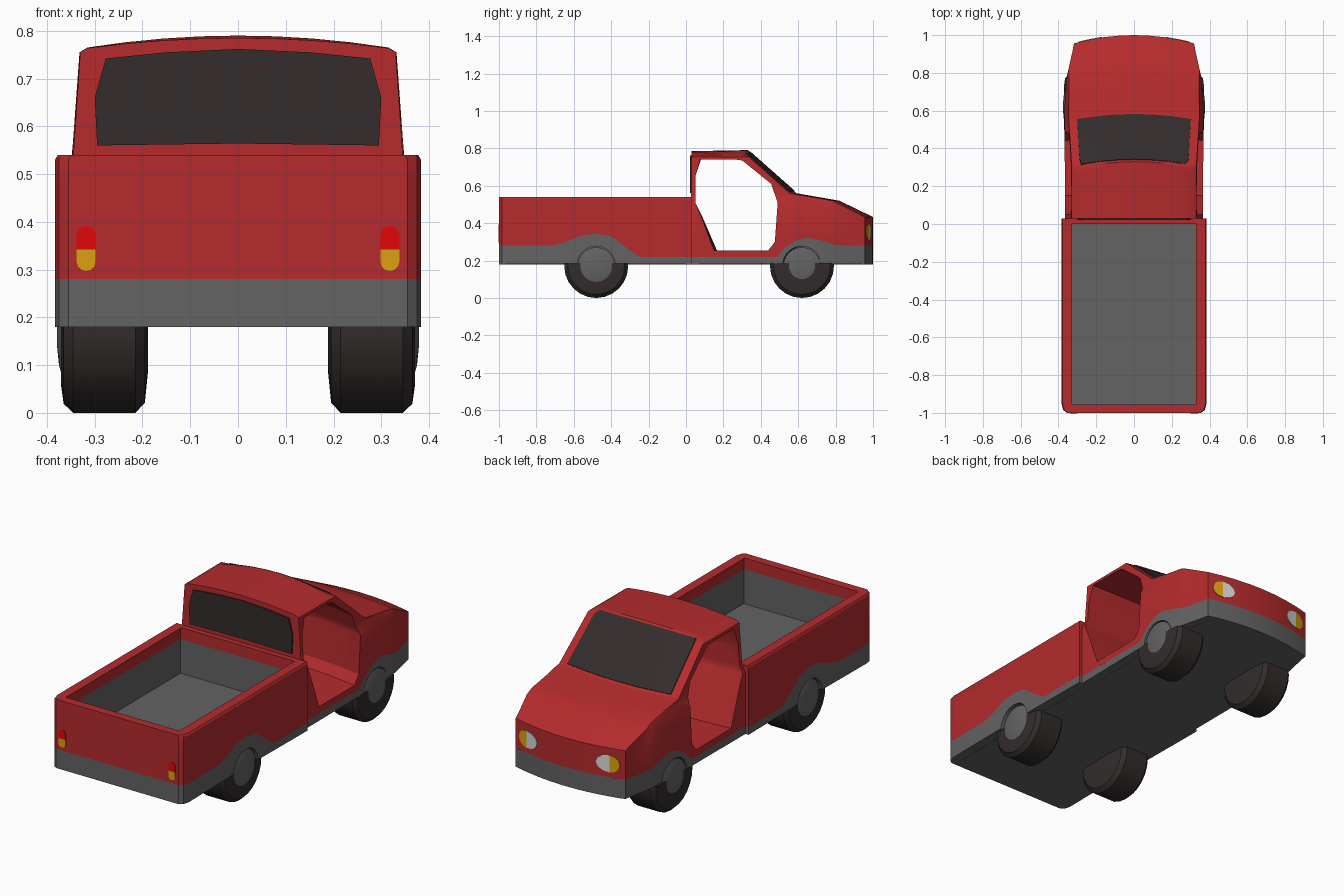
import bpy, bmesh, math
from mathutils import Vector

if "Cube" in bpy.data.objects:
    bpy.data.objects.remove(bpy.data.objects["Cube"])


def material(name, rgb):
    m = bpy.data.materials.new(name)
    m.diffuse_color = (*rgb, 1)
    m.use_nodes = True
    m.node_tree.nodes["Principled BSDF"].inputs["Base Color"].default_value = m.diffuse_color
    return m


RED = material("body red", (0.46, 0.024, 0.026))
GREY = material("trim grey", (0.125, 0.125, 0.125))
DARK = material("rubber and glass", (0.033, 0.025, 0.025))
LAMP = material("lamp red", (0.76, 0.002, 0.002))
AMBER = material("lamp amber", (0.72, 0.36, 0.005))
WHITE = material("lamp white", (0.70, 0.70, 0.70))


def interp(t, table):
    """Piecewise linear lookup."""
    if t <= table[0][0]:
        return table[0][1]
    for (a, va), (b, vb) in zip(table, table[1:]):
        if t <= b:
            return va + (vb - va) * (t - a) / (b - a)
    return table[-1][1]


def finish(name, bm, mats, paint=None):
    bmesh.ops.recalc_face_normals(bm, faces=bm.faces[:])
    bm.normal_update()
    if paint:
        for f in bm.faces:
            f.material_index = paint(f.calc_center_median(), f.normal)
    me = bpy.data.meshes.new(name)
    bm.to_mesh(me)
    bm.free()
    for m in mats:
        me.materials.append(m)
    ob = bpy.data.objects.new(name, me)
    bpy.context.collection.objects.link(ob)
    bpy.ops.object.select_all(action='DESELECT')
    ob.select_set(True)
    bpy.context.view_layer.objects.active = ob
    bpy.ops.object.shade_smooth_by_angle(angle=math.radians(28))
    return ob


def slab(bm, a, b):
    """Join two matching outlines into a closed solid."""
    va = [bm.verts.new(p) for p in a]
    vb = [bm.verts.new(p) for p in b]
    bm.faces.new(va)
    bm.faces.new(vb[::-1])
    for i in range(len(va)):
        j = (i + 1) % len(va)
        bm.faces.new((va[i], vb[i], vb[j], va[j]))


def bisect(bm, axis, value, clear=False):
    no = [0, 0, 0]
    no[axis] = 1
    bmesh.ops.bisect_plane(bm, geom=bm.verts[:] + bm.edges[:] + bm.faces[:], dist=1e-5,
                           plane_co=[value * k for k in no], plane_no=no, clear_outer=clear)


def prisms(name, parts, cuts, shape, mats, paint=None):
    """Side profiles (y, z) swept across u, sliced at the cuts, then shaped."""
    bm = bmesh.new()
    for prof, u0, u1 in parts:
        slab(bm, [(u0, y, z) for y, z in prof], [(u1, y, z) for y, z in prof])
    bm.normal_update()
    bmesh.ops.triangulate(bm, faces=bm.faces[:])
    for axis, values in enumerate(cuts):
        for v in values:
            bisect(bm, axis, v)
    for v in bm.verts:
        v.co = shape(*v.co)
    return finish(name, bm, mats, paint)


def plate(name, outline, surface, mat, t):
    """Thin plate from an (x, z) outline lying on the surface y(x)."""
    bm = bmesh.new()
    slab(bm, [(x, surface(x), z) for x, z in outline],
         [(x, surface(x) + t, z) for x, z in outline])
    return finish(name, bm, [mat])


# ---- shaping rules ----
BED_W = [(-1, .355), (-.985, .375), (-.955, .383), (.03, .383)]
CAB_W = [(.03, .365), (.65, .368), (.82, .355), (.96, .325), (1, .318)]
CAB_TAPER = [(.5, 1), (.54, .945), (.755, .905), (.79, .86)]
BOW = [(.05, 0), (.3, .034), (.82, .036), (1, .044)]


def bed_shape(u, y, z):
    return Vector((u * interp(y, BED_W) * (.985 if z > .535 else 1), y, z))


def cab_shape(u, y, z):
    w = interp(y, CAB_W) * interp(z, CAB_TAPER)
    crown = interp(z, [(.755, 0), (.79, .025)])
    return Vector((u * w, y - interp(y, BOW) * u * u, z - crown * u * u))


BED_CUTS = ([], [-.985, -.955], [.48, .53])
CAB_CUTS = ([-.75, -.5, -.25, 0, .25, .5, .75], [.05, .65, .82, .96], [.5, .54, .755])

# ---- load bed ----
bed_arch = [(-1, .28), (-.72, .28), (-.64, .30), (-.56, .335), (-.475, .343),
            (-.40, .33), (-.32, .27), (-.25, .22), (.03, .22)]


def box(y0, y1, z0, z1):
    return [(y0, z0), (y1, z0), (y1, z1), (y0, z1)]


def wheel_cut(y):
    """Bottom edge points of a wheel opening, from high y to low y."""
    r = .102
    return [(y + r * math.cos(math.radians(a)), .175 + r * math.sin(math.radians(a)))
            for a in range(5, 176, 17)]


IN = .87
side = bed_arch + [(.03, .54), (-1, .54)]
skirt = bed_arch + [(.03, .18)] + wheel_cut(-.48) + [(-1, .18)]


def bed_paint(c, n):
    inner = n.x * c.x < -.2 or n.y * (c.y + .48) < -.3
    return 1 if inner and c.z < .48 else 0


prisms("bed_walls", [(side, -1, -IN), (side, IN, 1),
                     (box(-1, -.955, .28, .54), -IN, IN),
                     (box(0, .03, .28, .54), -IN, IN)],
       BED_CUTS, bed_shape, [RED, GREY], bed_paint)
prisms("bed_skirt", [(skirt, -1, -IN), (skirt, IN, 1), (box(-1, .03, .18, .28), -IN, IN)],
       BED_CUTS, bed_shape, [GREY])
prisms("bed_floor", [(box(-.955, 0, .28, .30), -IN, IN)], BED_CUTS, bed_shape, [GREY])

# ---- cab with open doorways: a rear and a front half around the opening ----
cab_arch = [(.52, .22), (.57, .275), (.63, .31), (.685, .322), (.75, .31),
            (.83, .285), (.90, .28), (1, .28)]
rear_half = [(.025, .22), (.3, .22), (.3, .255), (.165, .255), (.085, .44), (.05, .51),
             (.05, .65), (.08, .74), (.3, .74), (.3, .79), (.03, .785)]
front_half = [(.3, .22)] + cab_arch + [
    (1, .433), (.82, .52), (.59, .56), (.33, .79), (.3, .79), (.3, .74), (.335, .735),
    (.49, .61), (.525, .51), (.51, .30), (.475, .255), (.3, .255)]
prisms("cab_body", [(rear_half, -1, 1), (front_half, -1, 1)], CAB_CUTS, cab_shape, [RED])
sill = [(.03, .18), (.03, .22)] + cab_arch + [(1, .18)]
arched = sill + wheel_cut(.653)
prisms("cab_skirt", [(arched, -1, -IN), (sill, -IN, IN), (arched, IN, 1)],
       CAB_CUTS, cab_shape, [GREY])

# ---- windows ----
top, low = Vector((.3404, .7808)), Vector((.5796, .5692))
off = Vector((.663, .749)) * .004
prisms("windshield", [([tuple(p) for p in (top - off, low - off, low + off, top + off)], -.87, .87)],
       CAB_CUTS, cab_shape, [DARK])
half = [(.295, .56), (.30, .66), (.277, .742), (.15, .755)]
plate("rear_window", [(0, .564)] + half + [(0, .762)] + [(-x, z) for x, z in half[::-1]],
      lambda x: .021, DARK, .008)


# ---- lamps ----
def dome(cx, cz, rx, rz, start):
    """Half ellipse outline."""
    return [(cx + rx * math.cos(math.radians(start + a)),
             cz + rz * math.sin(math.radians(start + a))) for a in range(0, 181, 30)]


def nose(x):
    return 1 - .044 * (x / .318) ** 2 - .002


for s, tag in ((-1, "left"), (1, "right")):
    x = .318 * s
    plate("tail_lamp_" + tag, [(x + .02, .342), *dome(x, .372, .02, .02, 0), (x - .02, .342)],
          lambda x: -1.003, LAMP, .005)
    plate("rear_indicator_" + tag, [(x - .02, .342), *dome(x, .317, .02, .02, 180), (x + .02, .342)],
          lambda x: -1.003, AMBER, .005)
    plate("headlamp_" + tag, [(s * px, z) for px, z in dome(.24, .352, .07, .045, 90)],
          nose, WHITE, .005)
    plate("front_indicator_" + tag, [(s * px, z) for px, z in dome(.24, .352, .053, .045, -90)],
          nose, AMBER, .005)


# ---- wheels ----
def lathe(name, prof, s, y, mat, clip=None):
    bm = bmesh.new()
    vs = [bm.verts.new((s * x, 0, r)) for x, r in prof]
    es = [bm.edges.new(p) for p in zip(vs, vs[1:])]
    bmesh.ops.spin(bm, geom=vs + es, cent=(0, 0, 0), axis=(1, 0, 0),
                   angle=math.tau, steps=24, use_duplicate=False)
    bmesh.ops.remove_doubles(bm, verts=bm.verts[:], dist=1e-4)
    if clip is not None:  # the top of the tyre is swallowed by the body
        bisect(bm, 2, clip, True)
        bmesh.ops.holes_fill(bm, edges=[e for e in bm.edges if e.is_boundary])
    finish(name, bm, [mat]).location = (0, y, .171)


tyre = [(.188, 0), (.188, .08), (.195, .15), (.215, .171), (.345, .171),
        (.365, .152), (.371, .11), (.371, 0)]
for y, tip, end in ((-.48, .379, "rear"), (.62, .375, "front")):
    for s, tag in ((-1, "left"), (1, "right")):
        lathe(f"{end}_tyre_{tag}", tyre, s, y, DARK, .015)
        lathe(f"{end}_hub_{tag}", [(.34, 0), (.34, .1), (tip - .012, .1), (tip - .004, .07),
                                   (tip, .03), (tip, 0)], s, y, GREY)
